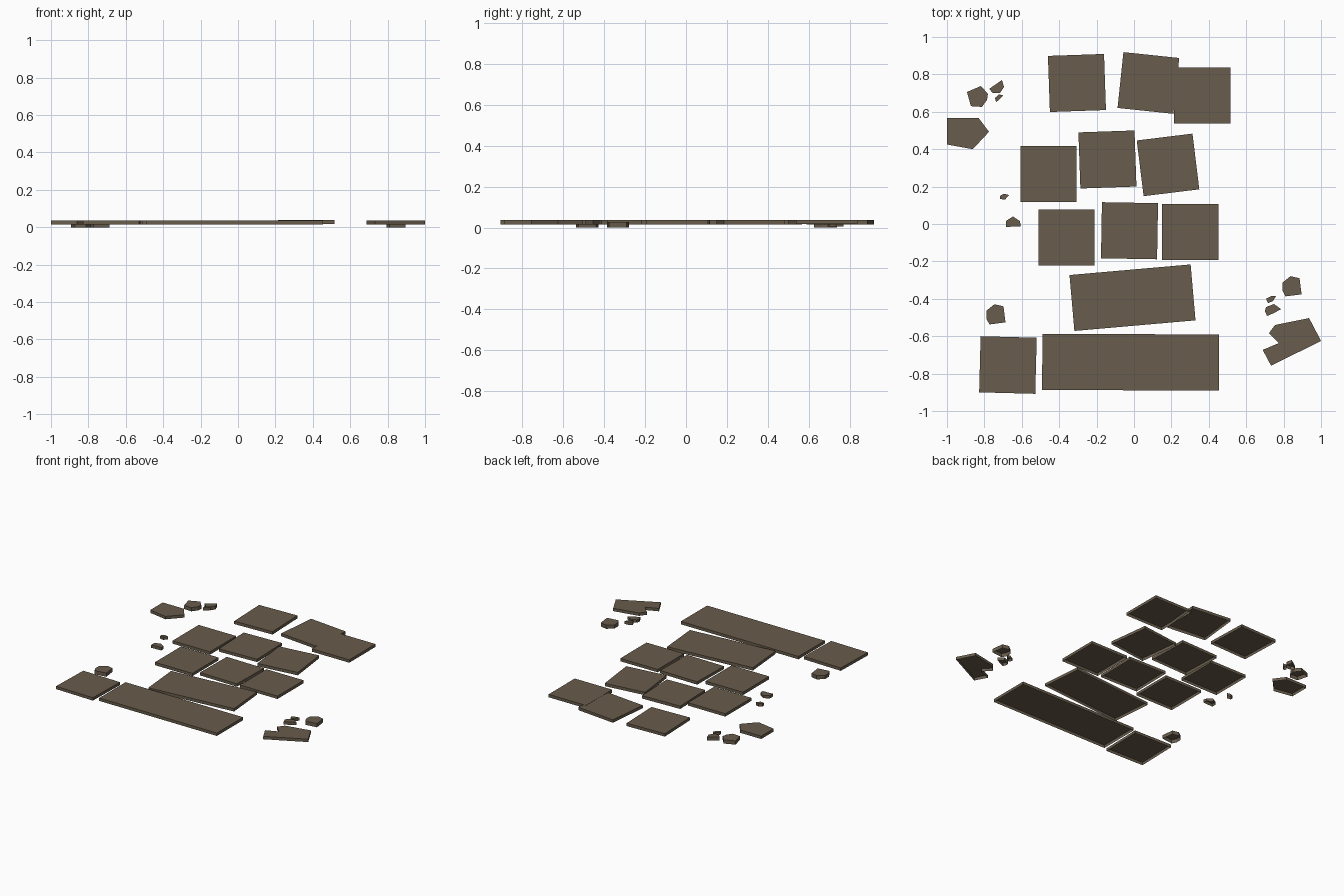
import bpy, math

if "Cube" in bpy.data.objects:
    bpy.data.objects.remove(bpy.data.objects["Cube"])

stone = bpy.data.materials.new("brown stone")
stone.diffuse_color = (0.138, 0.108, 0.072, 1)
stone.use_nodes = True
stone.node_tree.nodes["Principled BSDF"].inputs["Base Color"].default_value = stone.diffuse_color

LOW, TOP = 0.016, 0.037


def prism(name, pts, z0=LOW, z1=TOP):
    """Extrude a counter-clockwise outline; the hidden underside stays open."""
    n = len(pts)
    area = sum(pts[i - 1][0] * pts[i][1] - pts[i][0] * pts[i - 1][1] for i in range(n))
    if area < 0:
        pts = pts[::-1]
    verts = [(x, y, z) for z in (z0, z1) for x, y in pts]
    faces = [(i, (i + 1) % n, n + (i + 1) % n, n + i) for i in range(n)]
    faces.append(tuple(range(n, 2 * n)))
    mesh = bpy.data.meshes.new(name)
    mesh.from_pydata(verts, [], faces)
    mesh.materials.append(stone)
    ob = bpy.data.objects.new(name, mesh)
    bpy.context.collection.objects.link(ob)
    return ob


def slab(name, x, y, deg, length=0.3, width=0.3, lift=0.0):
    c, s = math.cos(math.radians(deg)), math.sin(math.radians(deg))
    hx, hy = length / 2, width / 2
    corners = [(-hx, -hy), (hx, -hy), (hx, hy), (-hx, hy)]
    prism(name, [(x + c * u - s * v, y + s * u + c * v) for u, v in corners],
          LOW + lift, TOP + lift)


# square paving stones: x, y, turn
squares = [
    (-0.305, 0.754, 2), (0.077, 0.754, -6), (-0.457, 0.267, 0),
    (-0.142, 0.345, 2), (0.182, 0.316, 7), (-0.36, -0.073, 0),
    (-0.024, -0.036, -1), (0.301, -0.042, 0), (-0.674, -0.754, -1.5),
]
for i, (x, y, d) in enumerate(squares):
    slab(f"square_paver_{i + 1}", x, y, d)
slab("overlapping_paver", 0.365, 0.688, 0, lift=0.001)

# long paving stones
slab("medium_paver", -0.008, -0.394, 5, 0.65)
slab("long_paver", -0.018, -0.739, -0.2, 0.945)

# broken pieces lying level with the pavers
prism("broken_slab_left", [(-1, .567), (-.831, .567), (-.775, .493), (-.862, .4), (-1, .425)])
prism("broken_slab_right", [(.754, -.54), (.936, -.503), (1, -.625), (.733, -.758),
                            (.688, -.673), (.774, -.637), (.722, -.583)])
prism("chip_left_a", [(-.743, .674), (-.722, .693), (-.7, .688), (-.722, .663), (-.738, .652)])
prism("chip_left_b", [(-.717, .15), (-.695, .162), (-.668, .155), (-.69, .13), (-.717, .134)])
prism("chip_left_c", [(-.685, .016), (-.647, .04), (-.61, .016), (-.605, -.012), (-.685, -.016)])
prism("chip_right_a", [(.706, -.4), (.738, -.384), (.76, -.384), (.743, -.412), (.717, -.423)])
prism("chip_right_b", [(.706, -.444), (.749, -.428), (.786, -.455), (.749, -.476),
                       (.711, -.492), (.7, -.465)])

# sunken chips touching the ground
prism("chip_low_back", [(-.893, .706), (-.818, .738), (-.781, .695), (-.786, .663),
                        (-.813, .626), (-.872, .63)], 0, 0.027)
prism("chip_low_wedge", [(-.775, .722), (-.706, .77), (-.695, .733), (-.717, .7),
                         (-.754, .7)], 0.005, 0.03)
outline = [(-.051, .019), (-.008, .053), (.04, .042), (.051, -.044), (-.035, -.055), (-.051, -.025)]
for name, cx, cy in (("chip_low_left", -.738, -.482), ("chip_low_right", .845, -.332)):
    prism(name, [(cx + u, cy + v) for u, v in outline], 0, 0.027)
